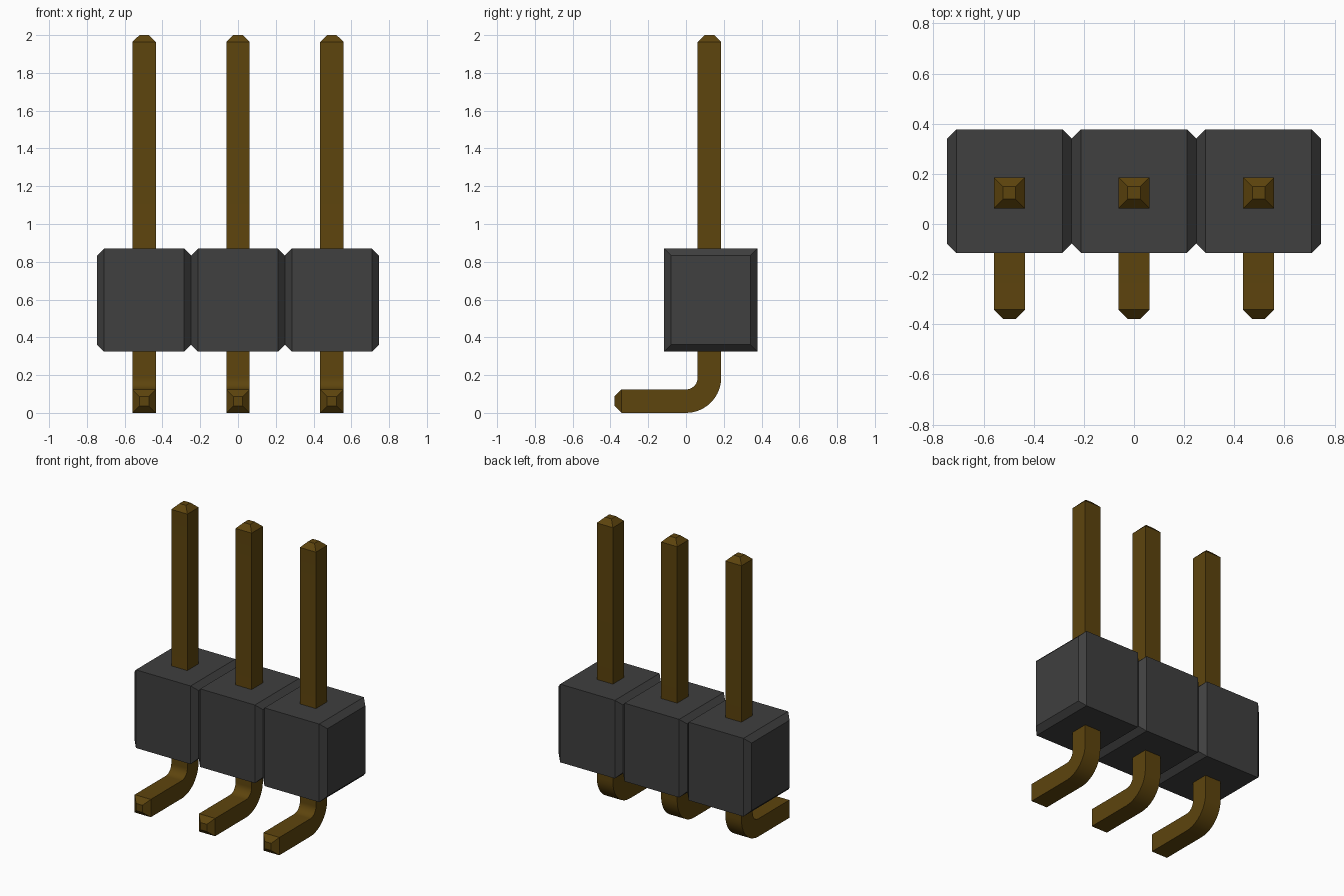
import bpy, bmesh, math
from mathutils import Vector

if "Cube" in bpy.data.objects:
    bpy.data.objects.remove(bpy.data.objects["Cube"])


def material(name, color):
    mat = bpy.data.materials.new(name)
    mat.use_nodes = True
    mat.diffuse_color = color
    mat.node_tree.nodes["Principled BSDF"].inputs["Base Color"].default_value = color
    return mat


def loft(name, rings, mat):
    """Skin four-sided rings given as (centre, half side u, half side v)."""
    bm = bmesh.new()
    loops = []
    for c, u, v in rings:
        corners = (c - u - v, c + u - v, c + u + v, c - u + v)
        loops.append([bm.verts.new(p) for p in corners])
    for a, b in zip(loops, loops[1:]):
        for i in range(4):
            j = (i + 1) % 4
            bm.faces.new((a[i], a[j], b[j], b[i]))
    bm.faces.new(loops[0])
    bm.faces.new(loops[-1])
    bmesh.ops.recalc_face_normals(bm, faces=bm.faces)
    mesh = bpy.data.meshes.new(name)
    bm.to_mesh(mesh)
    bm.free()
    mesh.materials.append(mat)
    obj = bpy.data.objects.new(name, mesh)
    bpy.context.collection.objects.link(obj)
    return obj


black = material("black plastic", (0.05, 0.05, 0.05, 1))
gold = material("dark gold", (0.11, 0.058, 0.004, 1))

PITCH = 0.497
HALF = 0.0622       # half thickness of a pin
TIP = 0.025         # half width of a pin's blunt end
CHAMFER = 0.037
BEND = 0.124        # centreline radius of the bend


# Housing blocks with chamfered ends
def housing(name, x):
    rings = []
    for dx, inset in ((-PITCH / 2, CHAMFER), (CHAMFER - PITCH / 2, 0),
                      (PITCH / 2 - CHAMFER, 0), (PITCH / 2, CHAMFER)):
        rings.append((Vector((x + dx, 0.131, 0.597)),
                      Vector((0, 0.2465 - inset, 0)),
                      Vector((0, 0, 0.273 - inset))))
    loft(name, rings, black)


# Square pin: foot, rounded bend, upright post, tapered tips
def pin(name, x):
    stations = [(-0.379, HALF, 0, TIP), (-0.379 + CHAMFER, HALF, 0, HALF)]
    steps = 10
    for i in range(steps + 1):
        a = math.pi / 2 * i / steps
        stations.append((BEND * math.sin(a),
                         HALF + BEND * (1 - math.cos(a)), a, HALF))
    stations += [(BEND, 2 - CHAMFER, math.pi / 2, HALF),
                 (BEND, 2, math.pi / 2, TIP)]
    rings = [(Vector((x, y, z)), Vector((h, 0, 0)),
              Vector((0, -math.sin(a), math.cos(a))) * h)
             for y, z, a, h in stations]
    obj = loft(name, rings, gold)
    bpy.ops.object.select_all(action="DESELECT")
    obj.select_set(True)
    bpy.context.view_layer.objects.active = obj
    bpy.ops.object.shade_smooth_by_angle(angle=math.radians(30))


for side, k in (("right", -1), ("middle", 0), ("left", 1)):
    housing(side + "_housing", k * PITCH)
    pin(side + "_pin", k * PITCH)
